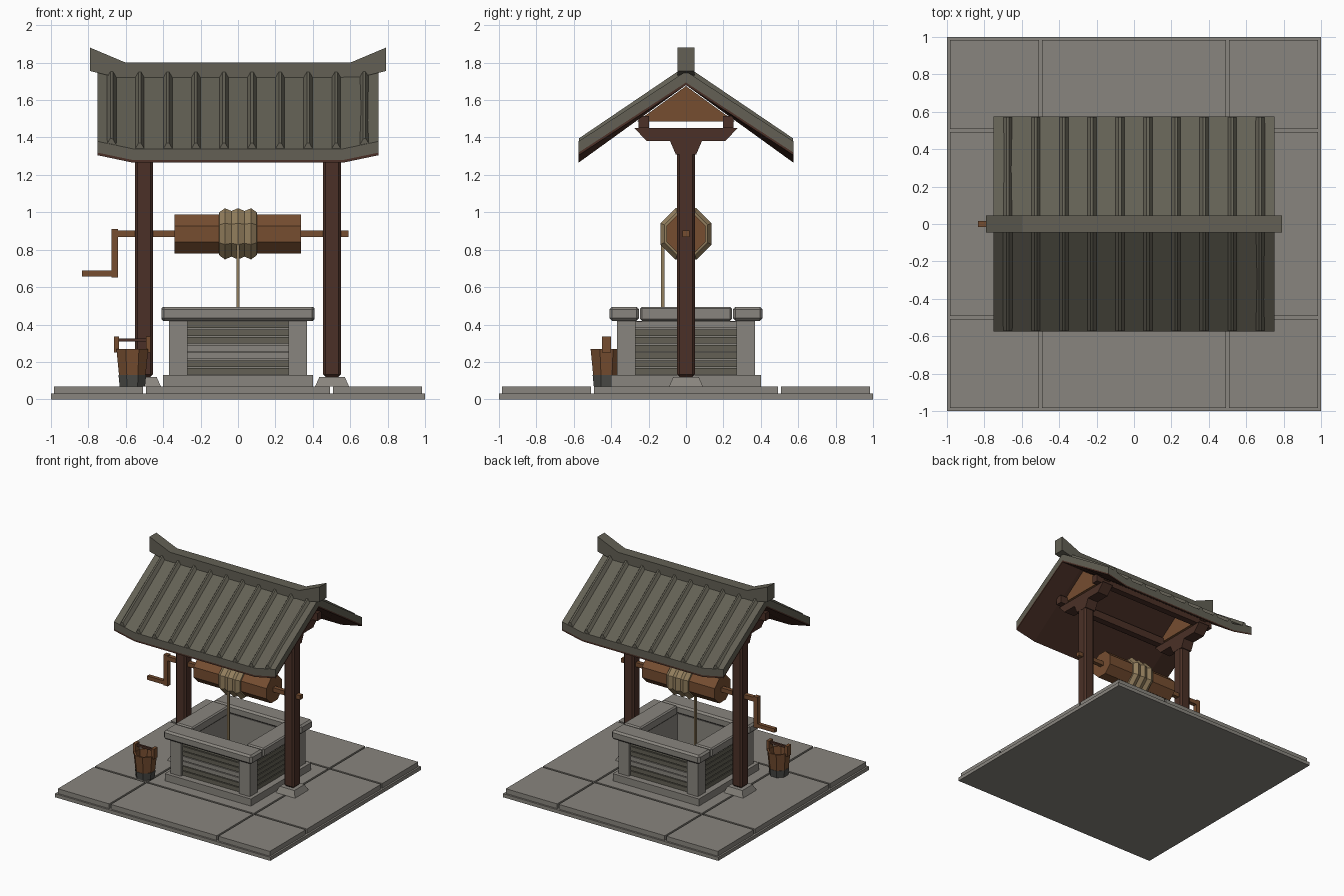
import bpy
import bmesh
from math import cos, sin, pi

cube = bpy.data.objects.get("Cube")
if cube:
    bpy.data.objects.remove(cube, do_unlink=True)


def material(name, rgb):
    m = bpy.data.materials.new(name)
    m.use_nodes = True
    m.diffuse_color = (*rgb, 1)
    m.node_tree.nodes["Principled BSDF"].inputs["Base Color"].default_value = (*rgb, 1)
    return m


STONE = material("grey stone", (0.25, 0.235, 0.21))
SLATE = material("weathered slate", (0.125, 0.118, 0.09))
DARK = material("dark timber", (0.07, 0.03, 0.02))
WOOD = material("warm wood", (0.18, 0.075, 0.03))
ROPE = material("rope", (0.29, 0.21, 0.11))
IRON = material("dark iron", (0.07, 0.07, 0.063))


def loft(name, rings, mat, bevel=0, caps=True, loop=False):
    """Skin a list of rings that have equal point counts."""
    bm = bmesh.new()
    rows = [[bm.verts.new(p) for p in ring] for ring in rings]
    n = len(rows[0])
    pairs = list(zip(rows, rows[1:])) + ([(rows[-1], rows[0])] if loop else [])
    for a, b in pairs:
        for i in range(n):
            j = (i + 1) % n
            bm.faces.new((a[i], a[j], b[j], b[i]))
    if caps and not loop:
        bm.faces.new(rows[0])
        bm.faces.new(rows[-1])
    bmesh.ops.recalc_face_normals(bm, faces=bm.faces)
    mesh = bpy.data.meshes.new(name)
    bm.to_mesh(mesh)
    bm.free()
    mesh.materials.append(mat)
    obj = bpy.data.objects.new(name, mesh)
    bpy.context.collection.objects.link(obj)
    if bevel:
        mod = obj.modifiers.new("chamfer", 'BEVEL')
        mod.width = bevel
        mod.segments = 1
    return obj


def rect(cx, cy, z, hx, hy):
    return [(cx - hx, cy - hy, z), (cx + hx, cy - hy, z), (cx + hx, cy + hy, z), (cx - hx, cy + hy, z)]


def box(name, x, y, z, mat, bevel=0):
    cx, cy, hx, hy = sum(x) / 2, sum(y) / 2, (x[1] - x[0]) / 2, (y[1] - y[0]) / 2
    return loft(name, [rect(cx, cy, h, hx, hy) for h in z], mat, bevel)


def octagon(apothem):
    r = apothem / cos(pi / 8)
    return [(r * cos(pi / 8 + i * pi / 4), r * sin(pi / 8 + i * pi / 4)) for i in range(8)]


# Paved base
box("base_slab", (-1, 1), (-1, 1), (0, 0.03), STONE)
spans = [(-0.985, -0.508), (-0.492, 0.492), (0.508, 0.985)]
for sx in spans:
    for sy in spans:
        box("paving_stone", sx, sy, (0.03, 0.07), STONE)

# Well plinth, corner posts and rim
for s in (-1, 1):
    box("plinth_long", (-0.4, 0.4), sorted((s * 0.25, s * 0.4)), (0.07, 0.13), STONE)
    box("plinth_short", sorted((s * 0.25, s * 0.4)), (-0.25, 0.25), (0.07, 0.13), STONE)
    box("rim_long", (-0.41, 0.41), sorted((s * 0.25, s * 0.41)), (0.42, 0.495), STONE, 0.015)
    box("rim_short", sorted((s * 0.25, s * 0.41)), (-0.245, 0.245), (0.42, 0.495), STONE, 0.01)
    for t in (-1, 1):
        box("well_corner", sorted((s * 0.27, s * 0.37)), sorted((t * 0.27, t * 0.37)), (0.13, 0.42), STONE)

# Well walls with projecting stone courses
PITCH = 0.0414
for s in (-1, 1):
    wall, course = sorted((s * 0.26, s * 0.335)), sorted((s * 0.3, s * 0.35))
    box("well_wall_long", (-0.28, 0.28), wall, (0.13, 0.42), STONE)
    box("well_wall_short", wall, (-0.28, 0.28), (0.13, 0.42), STONE)
    for i in range(7):
        z = (0.132 + i * PITCH, 0.132 + i * PITCH + 0.035)
        box("course_long", (-0.27, 0.27), course, z, STONE if i in (2, 3) else SLATE)
        box("course_short", course, (-0.27, 0.27), z, STONE if i == 6 else SLATE)

# Posts with stone feet, brackets, cross beams and gable boards
for s in (-1, 1):
    x = s * 0.503
    loft("post_foot", [rect(x, 0, 0.07, 0.09, 0.09), rect(x, 0, 0.12, 0.068, 0.068)], STONE)
    box("post", (x - 0.048, x + 0.048), (-0.048, 0.048), (0.12, 1.4), DARK, 0.014)
    loft("bracket", [rect(x, 0, 1.31, 0.05, 0.055), rect(x, 0, 1.38, 0.05, 0.085)], DARK)
    loft("cross_beam", [rect(x, 0, 1.38, 0.05, 0.21), rect(x, 0, 1.45, 0.05, 0.275)], DARK)
    loft("gable_board", [[(x + d, -0.262, 1.485), (x + d, 0.262, 1.485), (x + d, 0, 1.675)]
                         for d in (-0.03, 0.03)], WOOD)
    box("purlin", (-0.6, 0.6), (s * 0.225 - 0.028, s * 0.225 + 0.028), (1.45, 1.515), DARK)

# Roof with upturned corners
EAVE = 0.575


def roof_z(x, y):
    lift = 0.04 * max(0, (abs(x) - 0.56) / 0.19)
    return 1.68 + abs(y) / EAVE * (lift - 0.415)


def roof_layer(name, low, high, mat):
    rings = []
    for x in (-0.75, -0.56, 0.56, 0.75):
        under = [(x, y, roof_z(x, y) + low) for y in (-EAVE, 0, EAVE)]
        over = [(x, y, roof_z(x, y) + high) for y in (EAVE, 0, -EAVE)]
        rings.append(under + over)
    loft(name, rings, mat)


roof_layer("roof_boards", 0, 0.014, DARK)
roof_layer("roof_tiles", 0.014, 0.074, SLATE)
for s in (-1, 1):
    for i in range(10):
        x = (i - 4.5) * 0.15
        rings = []
        for y in (s * 0.03, s * 0.573):
            rings.append([(x + d, y, roof_z(x + d, y) + h)
                          for d, h in ((-0.026, 0.07), (0.026, 0.07), (0.007, 0.103), (-0.007, 0.103))])
        loft("tile_rib", rings, SLATE)

# Ridge cap with flared ends
ridge = [(-0.79, 1.755, 1.88), (-0.6, 1.71, 1.8), (0.6, 1.71, 1.8), (0.79, 1.755, 1.88)]
loft("ridge_cap", [[(x, -0.045, a), (x, 0.045, a), (x, 0.045, b), (x, -0.045, b)]
                   for x, a, b in ridge], SLATE)

# Windlass: axle, drum, rope coil and crank
AXIS = 0.885


def turned(name, profile, mat):
    loft(name, [[(x, y, AXIS + z) for y, z in octagon(r)] for x, r in profile], mat)


box("axle", (-0.66, 0.59), (-0.018, 0.018), (AXIS - 0.018, AXIS + 0.018), WOOD)
turned("drum", [(-0.34, 0.104), (0.337, 0.104)], WOOD)
turned("rope_coil", [(-0.103, 0.1), (-0.1, 0.115), (-0.07, 0.137), (-0.035, 0.122), (0, 0.137),
                     (0.035, 0.122), (0.07, 0.137), (0.1, 0.115), (0.103, 0.1)], ROPE)
box("hanging_rope", (-0.009, 0.009), (-0.134, -0.116), (0.1, AXIS), ROPE)
box("crank_arm", (-0.677, -0.641), (-0.019, 0.019), (0.652, 0.912), WOOD)
box("crank_handle", (-0.835, -0.65), (-0.016, 0.016), (0.656, 0.688), WOOD)

# Bucket with iron base band, ears and handle
BX, BY = -0.565, -0.425


def bucket_ring(r, z):
    return [(BX + x, BY + y, z) for x, y in octagon(r)]


loft("bucket", [bucket_ring(r, z) for r, z in
                ((0.001, 0.075), (0.066, 0.075), (0.085, 0.27), (0.07, 0.27), (0.055, 0.1), (0.001, 0.1))], WOOD)
loft("bucket_band", [bucket_ring(r, z) for r, z in
                     ((0.065, 0.07), (0.068, 0.07), (0.074, 0.13), (0.068, 0.13))], IRON, loop=True)
for s in (-1, 1):
    x = BX + s * 0.085
    box("bucket_ear", (x - 0.013, x + 0.013), (BY - 0.025, BY + 0.025), (0.25, 0.335), WOOD)
box("bucket_handle", (BX - 0.09, BX + 0.09), (BY - 0.009, BY + 0.009), (0.308, 0.326), DARK)
